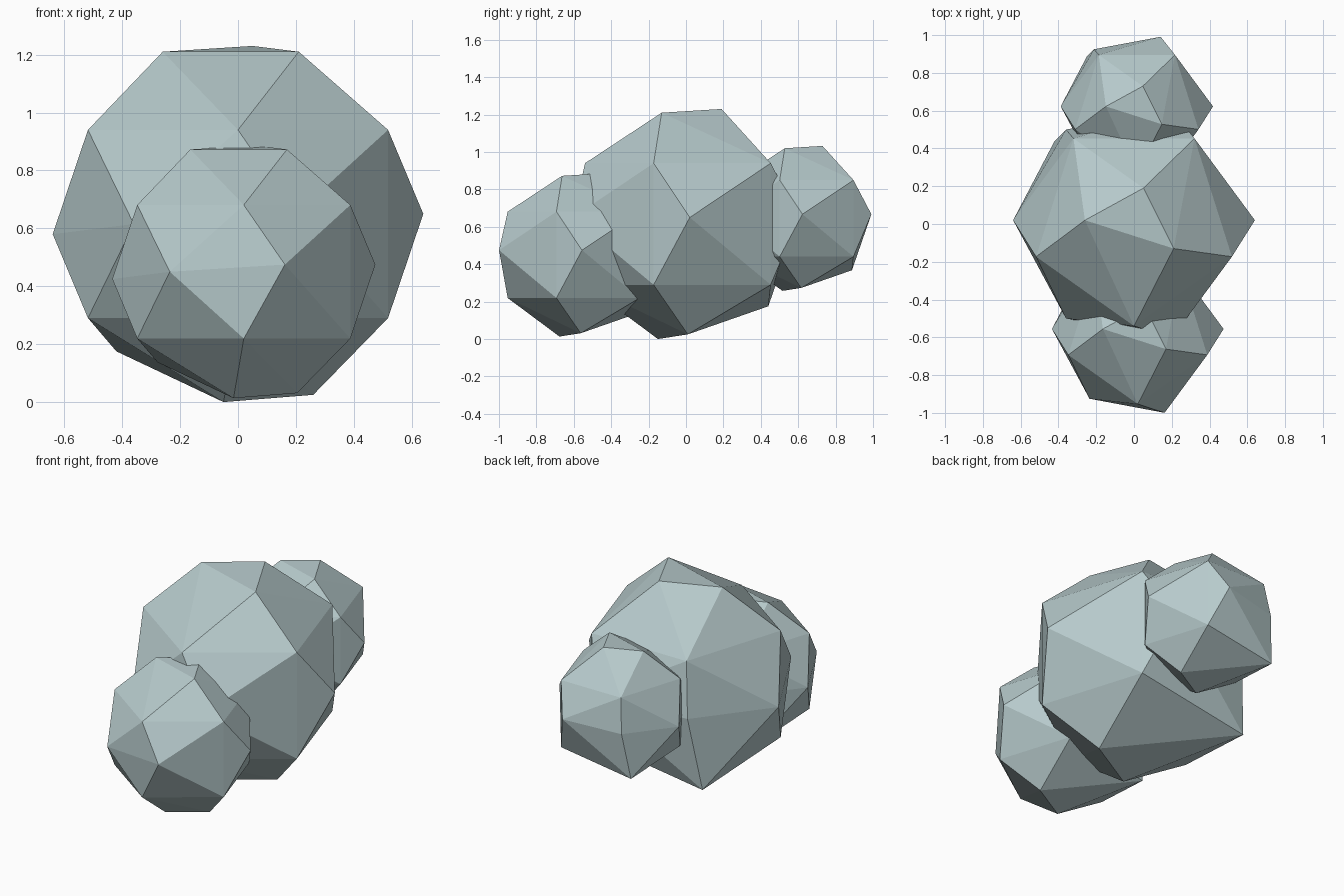
import bpy, bmesh, math
from mathutils import Vector

if "Cube" in bpy.data.objects:
    bpy.data.objects.remove(bpy.data.objects["Cube"])

mat = bpy.data.materials.new("pale_grey_green")
mat.diffuse_color = (0.47, 0.59, 0.60, 1)
mat.use_nodes = True
mat.node_tree.nodes["Principled BSDF"].inputs["Base Color"].default_value = mat.diffuse_color


def boulder_points():
    """Rings of a faceted boulder around its own centre."""
    pts = [(-.26, .02, .595), (.05, .19, .615), (.21, -.13, .595)]   # crown
    for z in (.325, -.325):                                         # five-sided shoulders
        for i in range(5):
            a = math.radians(-90 + 72 * i)
            pts.append((.545 * math.cos(a), .02 + .56 * math.sin(a) - (.02 if i in (1, 4, 2, 3) else 0), z))
    pts += [(.64, .02, .035), (-.64, .02, -.035)]                   # waist
    for s in (-1, 1):
        pts += [(.2, s * .605, .035), (-.36, s * .50, 0)]
    pts += [(.26, .01, -.59), (-.05, -.15, -.615), (-.42, .44, -.44)]  # base
    return pts


def boulder(name, centre, size):
    bm = bmesh.new()
    for p in boulder_points():
        bm.verts.new(Vector(p) * size + Vector(centre))
    res = bmesh.ops.convex_hull(bm, input=bm.verts[:])
    # drop points swallowed by the hull
    loose = [v for v in bm.verts if not v.link_faces]
    bmesh.ops.delete(bm, geom=loose, context='VERTS')
    bmesh.ops.recalc_face_normals(bm, faces=bm.faces[:])
    me = bpy.data.meshes.new(name)
    bm.to_mesh(me)
    bm.free()
    me.materials.append(mat)
    ob = bpy.data.objects.new(name, me)
    bpy.context.collection.objects.link(ob)
    return ob


# large middle boulder with a smaller one in front and behind
boulder("middle_boulder", (0, 0, .615), 1.0)
boulder("front_boulder", (.02, -.57, .45), .71)
boulder("back_boulder", (.015, .61, .645), .63)
